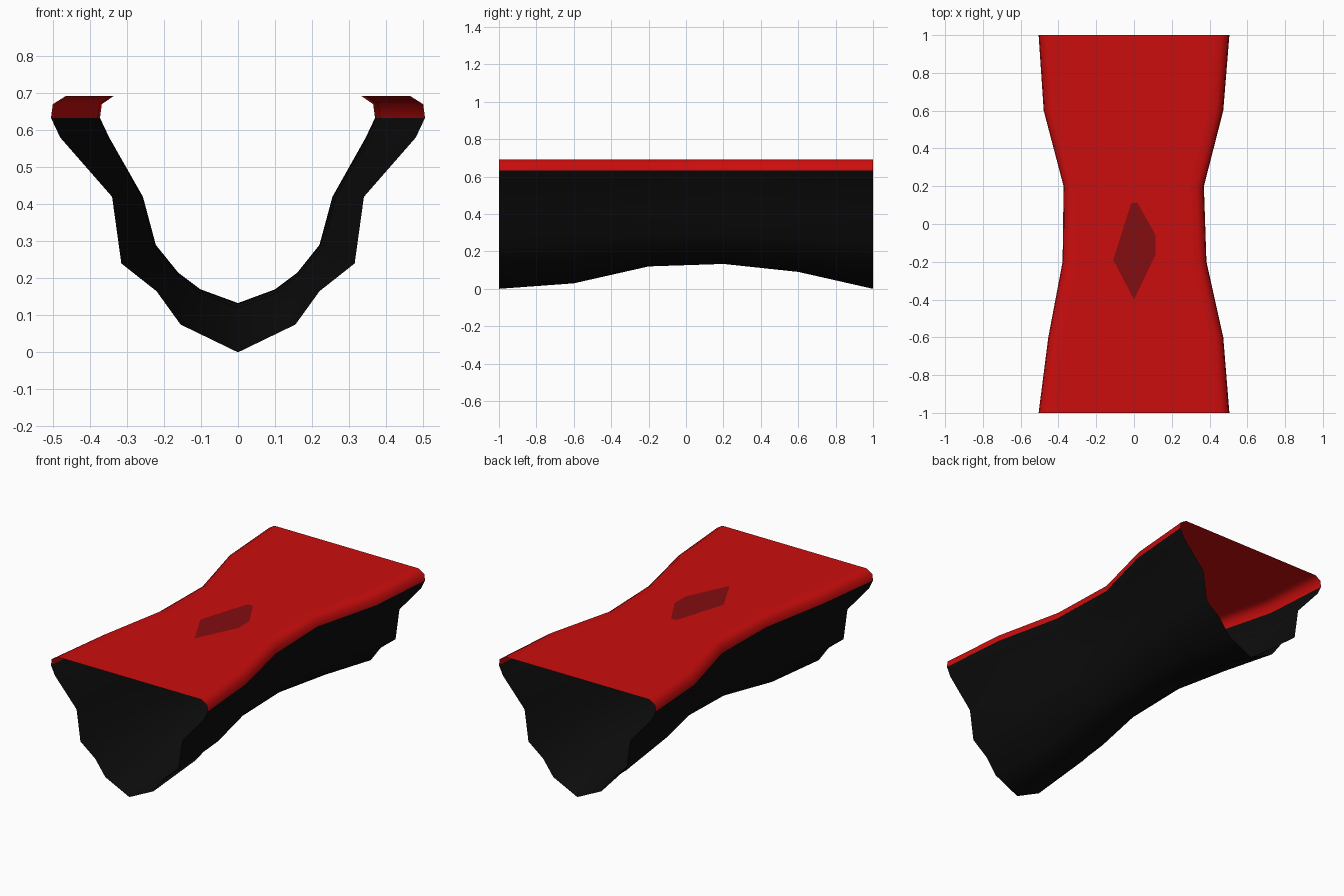
import bpy
import bmesh
import math

cube = bpy.data.objects.get("Cube")
if cube:
    bpy.data.objects.remove(cube, do_unlink=True)


def material(name, colour):
    mat = bpy.data.materials.new(name)
    mat.use_nodes = True
    mat.diffuse_color = (*colour, 1)
    mat.node_tree.nodes["Principled BSDF"].inputs["Base Color"].default_value = (*colour, 1)
    return mat


black = material("black", (0.004, 0.004, 0.004))
red = material("red", (0.6, 0.004, 0.004))
dark_red = material("dark red", (0.23, 0.004, 0.005))

# Half profiles (x, z) from keel to rim, at the flared ends and at the waist
END = [(0, 0), (0.155, 0.075), (0.22, 0.165), (0.315, 0.24), (0.34, 0.42), (0.48, 0.58), (0.505, 0.633)]
WAIST = [(0, 0.133), (0.1, 0.17), (0.16, 0.215), (0.22, 0.29), (0.255, 0.42), (0.345, 0.58), (0.37, 0.633)]
END_RIM = [(0.505, 0.633), (0.5, 0.67), (0.465, 0.692), (0.42, 0.692)]
WAIST_RIM = [(0.37, 0.633), (0.365, 0.67), (0.333, 0.692), (0.29, 0.692)]

# Stations along the length: y, right flare, left flare, keel drop
STATIONS = [(-1, 1, 1, 1), (-0.6, 0.76, 0.62, 0.78), (-0.2, 0.1, 0.06, 0.1),
            (0.2, 0, 0.02, 0), (0.6, 0.76, 0.8, 0.32), (1, 1, 1, 1)]


def section(end, waist, station, from_keel):
    """Blend the half profiles and mirror them into one full cross-section."""
    y, right, left, drop = station

    def half(side, flare):
        return [(side * (wx + (ex - wx) * flare), y, wz + (ez - wz) * drop)
                for (ex, ez), (wx, wz) in zip(end, waist)]

    plus, minus = half(1, right), half(-1, left)
    return minus[:0:-1] + plus if from_keel else minus + plus[::-1]


def loft(name, end, waist, mat, from_keel):
    bm = bmesh.new()
    rows = [[bm.verts.new(p) for p in section(end, waist, s, from_keel)] for s in STATIONS]
    for a, b in zip(rows, rows[1:]):
        for i in range(len(a) - 1):
            quad = (a[i], a[i + 1], b[i + 1], b[i])
            bm.faces.new(quad if not from_keel else quad[::-1])
    bm.normal_update()
    return finish(name, bm, mat)


def finish(name, bm, mat):
    mesh = bpy.data.meshes.new(name)
    bm.to_mesh(mesh)
    bm.free()
    mesh.materials.append(mat)
    obj = bpy.data.objects.new(name, mesh)
    bpy.context.collection.objects.link(obj)
    bpy.ops.object.select_all(action="DESELECT")
    obj.select_set(True)
    bpy.context.view_layer.objects.active = obj
    bpy.ops.object.shade_smooth_by_angle(angle=math.radians(60))
    return obj


# Open-ended trough and the flat cover with its rounded rims
hull = loft("hull", END, WAIST, black, True)
cover = loft("top_cover", END_RIM, WAIST_RIM, red, False)

# Diamond marking on the cover
bm = bmesh.new()
outline = [(0, -0.4), (0.115, -0.16), (0.115, -0.06), (0.02, 0.11), (-0.015, 0.11), (-0.11, -0.19)]
bm.faces.new([bm.verts.new((x, y, 0.695)) for x, y in outline])
bm.normal_update()
finish("diamond_marking", bm, dark_red)
